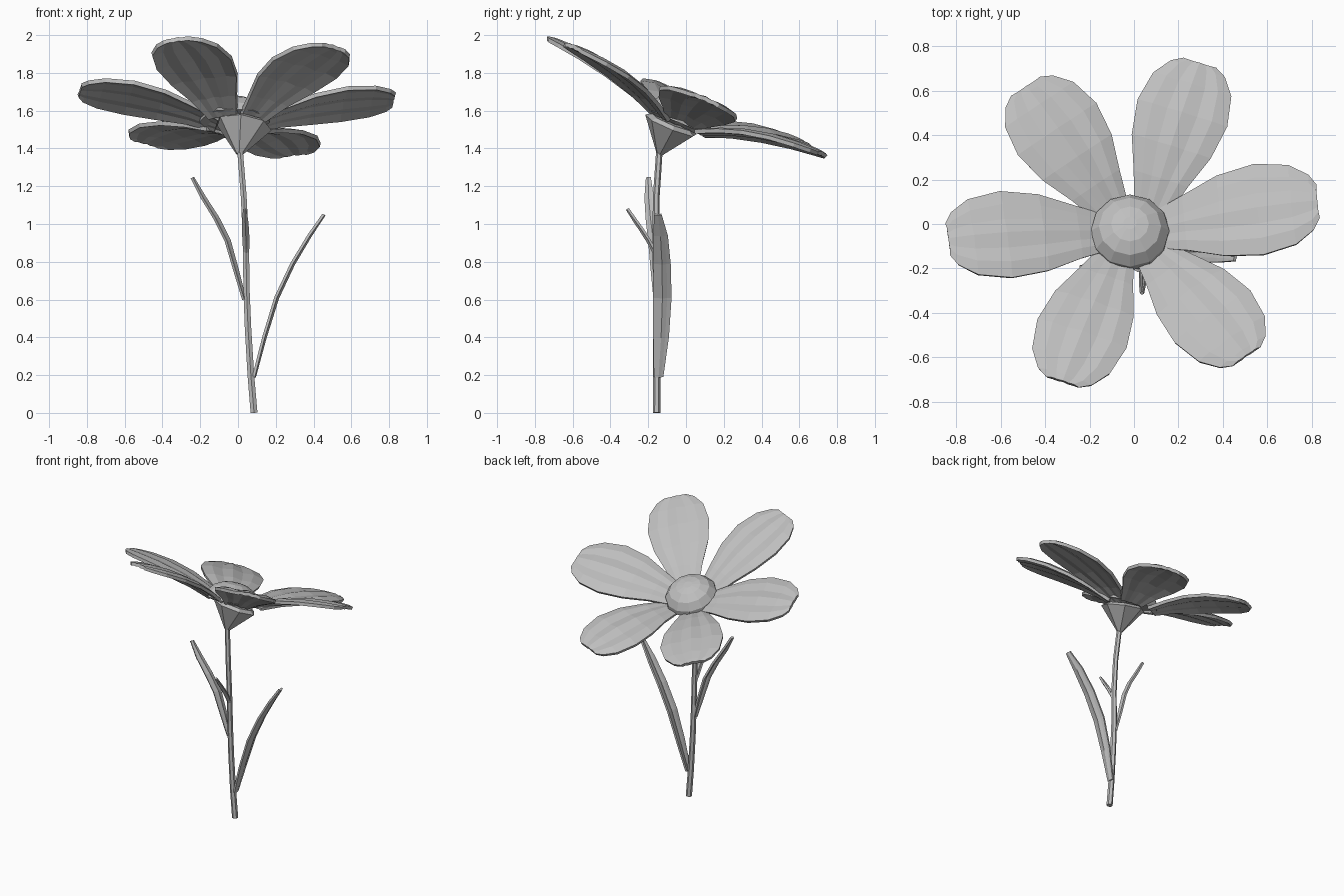
import bpy, bmesh
from math import cos, sin, tau
from mathutils import Vector, Matrix

cube = bpy.data.objects.get("Cube")
if cube:
    bpy.data.objects.remove(cube, do_unlink=True)

grey = bpy.data.materials.new("plain_grey")
grey.use_nodes = True
colour = (0.52, 0.52, 0.52, 1)
grey.diffuse_color = colour
grey.node_tree.nodes["Principled BSDF"].inputs["Base Color"].default_value = colour

HEAD = Vector((-0.018, -0.045, 1.54))          # centre of the flower head
NORMAL = Vector((0, 0.42, 1)).normalized()     # the head leans back


def aim(origin, axis):
    """Transform that places a lathe at origin along axis."""
    return Matrix.Translation(origin) @ axis.to_track_quat('Z', 'Y').to_matrix().to_4x4()


def add_mesh(name, bm):
    bmesh.ops.recalc_face_normals(bm, faces=bm.faces)
    mesh = bpy.data.meshes.new(name)
    bm.to_mesh(mesh)
    bm.free()
    mesh.materials.append(grey)
    obj = bpy.data.objects.new(name, mesh)
    bpy.context.collection.objects.link(obj)
    return obj


def blade(name, path, widths, side, up, ridges, thickness):
    """Ribbon along a path; ridges are heights across the width."""
    bm = bmesh.new()
    last = len(ridges) - 1
    rows = []
    for point, width in zip(path, widths):
        fade = width / max(widths)
        rows.append([bm.verts.new(point + side * width * (i / last - 0.5) + up * h * fade)
                     for i, h in enumerate(ridges)])
    for a, b in zip(rows, rows[1:]):
        for i in range(last):
            bm.faces.new((a[i], a[i + 1], b[i + 1], b[i]))
    obj = add_mesh(name, bm)
    solid = obj.modifiers.new("thickness", 'SOLIDIFY')
    solid.thickness = thickness
    solid.offset = 0


def lathe(name, profile, sides, transform, ruffle=0):
    """Revolve (radius, height) pairs; ruffle scallops the first ring."""
    bm = bmesh.new()
    rings = []
    for k, (r, h) in enumerate(profile):
        ring = []
        for i in range(sides):
            rr = r * (1 - ruffle * (i % 2)) if k == 0 else r
            a = tau * i / sides
            ring.append(bm.verts.new((rr * cos(a), rr * sin(a), h)))
        rings.append(ring)
    for a, b in zip(rings, rings[1:]):
        for i in range(sides):
            j = (i + 1) % sides
            bm.faces.new((a[i], a[j], b[j], b[i]))
    bm.faces.new(rings[0])
    bm.faces.new(rings[-1])
    bm.transform(transform)
    add_mesh(name, bm)


# Petals: base x, y; tip x, y, z; width
petals = {
    "right_petal": (0.09, -0.03, 0.825, 0.1, 1.66, 0.44),
    "back_right_petal": (0.08, 0.07, 0.295, 0.72, 1.37, 0.42),
    "back_left_petal": (-0.1, 0.06, -0.485, 0.615, 1.43, 0.43),
    "left_petal": (-0.11, -0.04, -0.835, -0.07, 1.71, 0.42),
    "front_left_petal": (-0.08, -0.14, -0.32, -0.71, 1.975, 0.42),
    "front_right_petal": (0.08, -0.13, 0.505, -0.595, 1.935, 0.42),
}
outline = [(0, 0.38), (0.2, 0.6), (0.42, 0.88), (0.65, 1), (0.85, 0.87), (0.96, 0.6), (1, 0.36)]
pleats = [-0.014, 0.004, -0.002, 0.012, -0.002, 0.004, -0.014]
for name, (bx, by, tx, ty, tz, width) in petals.items():
    base = Vector((bx, by, 1.535 - 0.42 * (by + 0.05)))
    tip = Vector((tx, ty, tz))
    side = NORMAL.cross(tip - base).normalized()
    up = (tip - base).cross(side).normalized()
    path = [base.lerp(tip, t) + up * 0.16 * t * (1 - t) for t, w in outline]
    blade(name, path, [width * w for t, w in outline], side, up, pleats, 0.022)

# Domed flower centre with a scalloped rim
lathe("flower_centre", [(0.188, 0), (0.176, 0.04), (0.14, 0.088), (0.085, 0.117), (0.03, 0.127)],
      12, aim(HEAD, NORMAL), 0.07)

# Cone cup under the petals
cup_foot = Vector((0.008, -0.14, 1.37))
cup_top = Vector((0.032, -0.075, 1.53))
lathe("flower_cup", [(0.018, 0), (0.15, 0.165), (0.12, 0.185)], 7,
      aim(cup_foot, cup_top - cup_foot))

# Stem
stem_path = [(0.085, -0.155, 0), (0.068, -0.155, 0.2), (0.053, -0.155, 0.45), (0.045, -0.155, 0.65),
             (0.042, -0.16, 0.9), (0.03, -0.157, 1.15), (0.01, -0.14, 1.4)]
curve = bpy.data.curves.new("stem", 'CURVE')
curve.dimensions = '3D'
curve.bevel_depth = 0.021
curve.bevel_resolution = 1
curve.use_fill_caps = True
spline = curve.splines.new('POLY')
spline.points.add(len(stem_path) - 1)
for i, (p, xyz) in enumerate(zip(spline.points, stem_path)):
    p.co = (*xyz, 1)
    p.radius = 1 - 0.03 * i
spline.use_smooth = False
curve.materials.append(grey)
bpy.context.collection.objects.link(bpy.data.objects.new("stem", curve))

# Leaves: path, width, side direction
leaves = {
    "large_leaf": ([(0.085, -0.145, 0.19), (0.14, -0.132, 0.4), (0.205, -0.125, 0.61),
                    (0.29, -0.127, 0.79), (0.38, -0.135, 0.94), (0.455, -0.148, 1.05)],
                   0.095, (0, 1, 0)),
    "middle_leaf": ([(0.035, -0.155, 0.6), (-0.005, -0.16, 0.75), (-0.05, -0.17, 0.91),
                     (-0.11, -0.185, 1.03), (-0.18, -0.195, 1.14), (-0.24, -0.198, 1.245)],
                    0.06, (0.3, 0.95, 0)),
    "small_leaf": ([(0.043, -0.155, 0.82), (0.043, -0.175, 0.87), (0.042, -0.2, 0.915),
                    (0.04, -0.235, 0.97), (0.038, -0.27, 1.02), (0.036, -0.31, 1.08)],
                   0.032, (1, 0, 0)),
}
taper = [0.5, 0.85, 1, 0.95, 0.8, 0.4]
for name, (points, width, side) in leaves.items():
    path = [Vector(p) for p in points]
    side = Vector(side).normalized()
    up = (path[-1] - path[0]).cross(side).normalized()
    blade(name, path, [width * t for t in taper], side, up,
          [0.006, 0.002, -0.006, 0.002, 0.006], 0.014)
